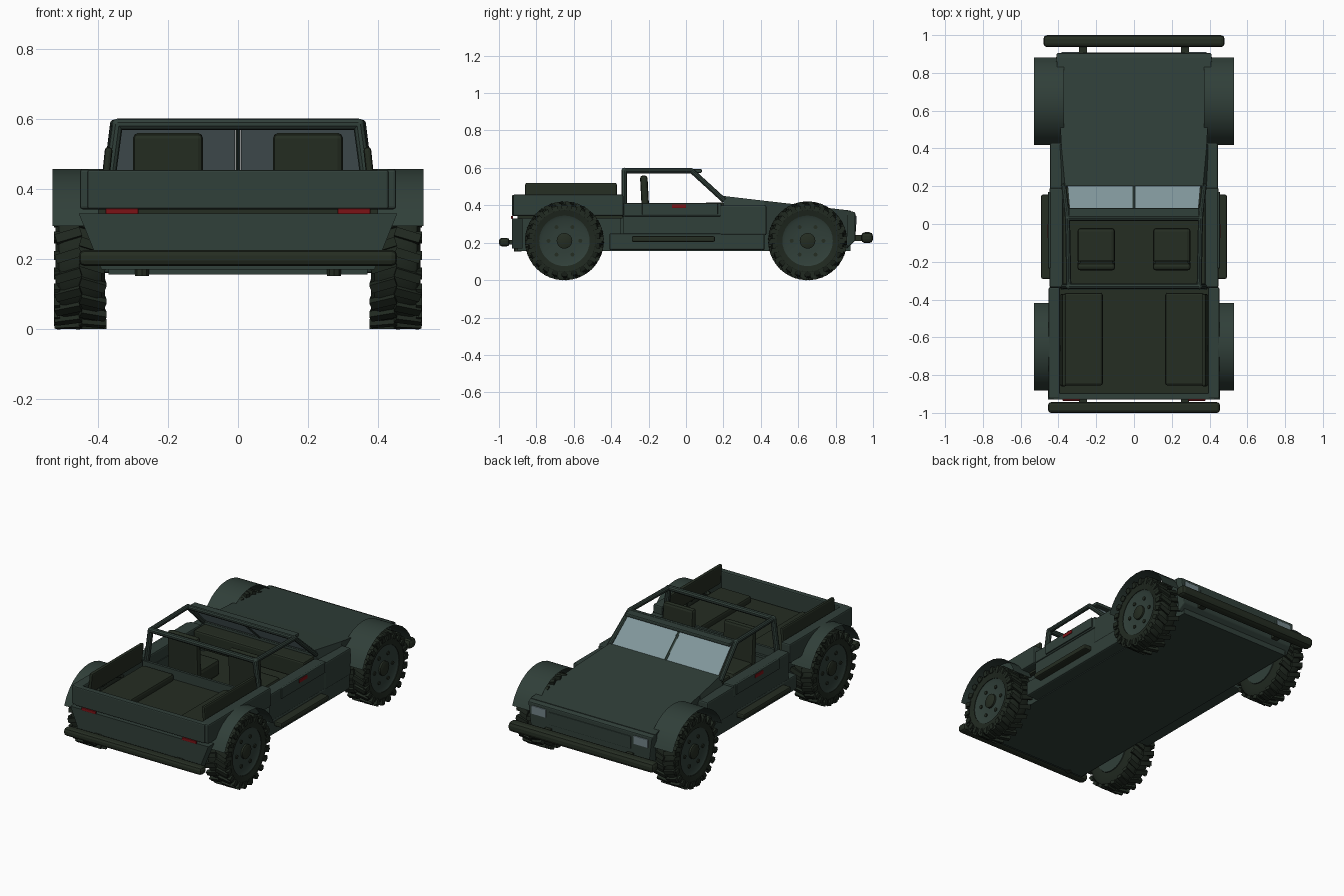
import bpy, bmesh, math
from mathutils import Vector, Matrix

if "Cube" in bpy.data.objects:
    bpy.data.objects.remove(bpy.data.objects["Cube"])

def material(name, rgb):
    m = bpy.data.materials.new(name)
    m.diffuse_color = (*rgb, 1)
    m.use_nodes = True
    m.node_tree.nodes["Principled BSDF"].inputs["Base Color"].default_value = m.diffuse_color
    return m

BODY = material("body_green", (.030, .050, .041))
DARK = material("dark_trim", (.018, .026, .016))
TYRE = material("tyre", (.014, .021, .014))
GLASS = material("glass", (.22, .31, .33))
LAMP = material("headlight", (.17, .23, .25))
RED = material("red_light", (.20, .006, .008))

def finish(name, bm, mat, bevel=0, smooth=False):
    bmesh.ops.recalc_face_normals(bm, faces=bm.faces[:])
    me = bpy.data.meshes.new(name)
    bm.to_mesh(me)
    bm.free()
    me.materials.append(mat)
    ob = bpy.data.objects.new(name, me)
    bpy.context.collection.objects.link(ob)
    if bevel:
        mod = ob.modifiers.new("bevel", 'BEVEL')
        mod.width, mod.segments = bevel, 2
    if smooth:
        bpy.ops.object.select_all(action='DESELECT')
        ob.select_set(True)
        bpy.context.view_layer.objects.active = ob
        bpy.ops.object.shade_smooth_by_angle(angle=math.radians(35))
    return ob

def box(name, x, y, z, mat, bevel=0, rot=None):
    """Box from ranges, optionally turned (angle, axis) about its centre."""
    bm = bmesh.new()
    bmesh.ops.create_cube(bm, size=1)
    bmesh.ops.scale(bm, vec=(x[1]-x[0], y[1]-y[0], z[1]-z[0]), verts=bm.verts)
    if rot:
        bmesh.ops.rotate(bm, matrix=Matrix.Rotation(math.radians(rot[0]), 3, rot[1]), verts=bm.verts)
    bmesh.ops.translate(bm, vec=((x[0]+x[1])/2, (y[0]+y[1])/2, (z[0]+z[1])/2), verts=bm.verts)
    return finish(name, bm, mat, bevel)

def span(s, a, b):
    return tuple(sorted((s*a, s*b)))

def loft(name, sections, mat, bevel=0):
    """Symmetric hull; each section is y, bottom half width, bottom z, top half width, top z."""
    bm = bmesh.new()
    rings = [[bm.verts.new(p) for p in ((-b, y, z0), (b, y, z0), (t, y, z1), (-t, y, z1))]
             for y, b, z0, t, z1 in sections]
    for r, q in zip(rings, rings[1:]):
        for i in range(4):
            bm.faces.new((r[i], r[(i+1) % 4], q[(i+1) % 4], q[i]))
    bm.faces.new(rings[0])
    bm.faces.new(rings[-1])
    return finish(name, bm, mat, bevel)

def tube(name, pts, r, mat, sides=10):
    bm = bmesh.new()
    for a, b in zip(pts, pts[1:]):
        a, b = Vector(a), Vector(b)
        d = b - a
        m = Matrix.Translation((a+b)/2) @ d.to_track_quat('Z', 'Y').to_matrix().to_4x4()
        bmesh.ops.create_cone(bm, cap_ends=True, segments=sides, radius1=r, radius2=r, depth=d.length, matrix=m)
    for p in pts[1:-1]:
        bmesh.ops.create_icosphere(bm, subdivisions=2, radius=r, matrix=Matrix.Translation(p))
    return finish(name, bm, mat, smooth=True)

def lathe(name, profile, cy, cz, s, mat, n=36):
    """Turn (x, radius) points about the axle."""
    bm = bmesh.new()
    rings = [[bm.verts.new((s*x, cy + r*math.cos(k*math.tau/n), cz + r*math.sin(k*math.tau/n)))
              for k in range(n)] for x, r in profile]
    for r, q in zip(rings, rings[1:]):
        for k in range(n):
            bm.faces.new((r[k], r[(k+1) % n], q[(k+1) % n], q[k]))
    bm.faces.new(rings[0])
    bm.faces.new(rings[-1])
    return finish(name, bm, mat, smooth=True)

# Lower hull, centre section and tapered tail
box("chassis", (-.37, .37), (-.90, .88), (.155, .24), BODY)
box("centre_hull", (-.445, .445), (-.41, .42), (.16, .25), BODY, .008)
loft("tail", [(-.93, .39, .17, .455, .33), (-.875, .39, .17, .455, .33)], BODY)
loft("bed_base", [(-.88, .375, .2, .375, .335), (-.335, .375, .2, .375, .335)], BODY)

# Bonnet and nose
loft("bonnet", [(.20, .445, .24, .365, .45), (.42, .44, .24, .385, .424)], BODY)
loft("front_deck", [(.42, .37, .24, .385, .424), (.88, .37, .24, .41, .372)], BODY)
loft("nose", [(.86, .40, .17, .415, .374), (.905, .39, .21, .41, .362)], BODY, .006)
box("grille", (-.27, .27), (.900, .909), (.26, .335), BODY, .003)
for s in (-1, 1):
    box("shoulder", span(s, .35, .445), (.18, .43), (.24, .40), BODY, .008)
    box("headlight", span(s, .29, .385), (.895, .911), (.295, .345), LAMP, .003)

# Cargo bed
box("bed_floor", (-.40, .40), (-.90, -.34), (.33, .342), DARK)
box("tailgate", (-.43, .43), (-.93, -.895), (.342, .455), BODY, .006)
box("bed_front_wall", (-.385, .385), (-.35, -.335), (.24, .40), BODY)
for s in (-1, 1):
    box("bed_side", span(s, .392, .452), (-.925, -.335), (.342, .457), BODY, .008)
    box("bench", span(s, .165, .372), (-.855, -.365), (.342, .385), DARK, .012)
    box("bench_back", span(s, .364, .386), (-.86, -.37), (.40, .52), DARK, .009, (s*-6, 'Y'))
    box("tail_light", span(s, .285, .378), (-.936, -.925), (.328, .344), RED, .002)
    tube("tow_point", [(s*.275, -.90, .175), (s*.275, -.90, .152)], .02, DARK, 8)

# Cabin tub, doors and steps
box("cabin_floor", (-.40, .40), (-.335, .2), (.25, .262), DARK)
box("dashboard", (-.365, .365), (.10, .205), (.31, .415), DARK, .01)
for s in (-1, 1):
    box("cabin_side", span(s, .372, .442), (-.335, .2), (.24, .345), BODY)
    box("door_top", span(s, .375, .448), (-.335, .19), (.34, .412), BODY, .008)
    box("door_panel", span(s, .44, .455), (-.235, .17), (.35, .412), BODY, .004)
    box("door_light", span(s, .452, .459), (-.075, .0), (.385, .405), RED, .002)
    box("side_step", span(s, .43, .492), (-.29, .155), (.205, .235), DARK, .008)

# Seats
for s in (-1, 1):
    box("seat_cushion", span(s, .10, .30), (-.21, -.02), (.262, .36), DARK, .02)
    box("seat_back", span(s, .10, .30), (-.24, -.20), (.32, .56), DARK, .015, (3, 'X'))

# Roll cage
box("hoop_foot_rail", (-.385, .385), (-.345, -.32), (.335, .35), BODY)
tube("rear_hoop", [(-.378, -.33, .34), (-.345, -.33, .585), (.345, -.33, .585), (.378, -.33, .34)], .016, BODY)
tube("header_bar", [(-.352, .03, .584), (.352, .03, .584)], .014, BODY)
box("visor", (-.345, .345), (.03, .085), (.573, .594), BODY, .006)
for s in (-1, 1):
    tube("roof_rail", [(s*.345, -.33, .585), (s*.352, .03, .585), (s*.372, .205, .425)], .014, BODY)

# Windscreen panes between a centre post and a lower frame
for s in (-1, 1):
    bm = bmesh.new()
    pane = [(.008, .205, .43), (.352, .205, .43), (.338, .045, .577), (.008, .045, .577)]
    f = bm.faces.new([bm.verts.new((s*x, y, z)) for x, y, z in pane])
    g = bmesh.ops.extrude_face_region(bm, geom=[f])
    bmesh.ops.translate(bm, vec=(0, .003, .004),
                        verts=[v for v in g['geom'] if isinstance(v, bmesh.types.BMVert)])
    finish("windscreen", bm, GLASS)
tube("windscreen_post", [(0, .207, .43), (0, .04, .582)], .009, BODY, 6)
tube("windscreen_sill", [(-.37, .21, .427), (.37, .21, .427)], .011, BODY, 8)

# Bumpers
box("rear_bumper", (-.455, .455), (-1, -.943), (.18, .226), DARK, .016)
box("front_bumper", (-.48, .48), (.936, 1), (.198, .256), DARK, .02)
for s in (-1, 1):
    box("rear_bumper_bracket", span(s, .25, .29), (-.95, -.90), (.19, .215), DARK)
    box("front_bumper_bracket", span(s, .25, .29), (.88, .945), (.21, .24), DARK)

# Wheels and sheet mudguards
for s in (-1, 1):
    for cy in (-.65, .65):
        cz, lugs = .21, 22
        lathe("tyre", [(.385, .12), (.38, .165), (.39, .19), (.405, .198), (.495, .198),
                       (.512, .19), (.522, .165), (.515, .135), (.50, .135)], cy, cz, s, TYRE)
        lathe("rim", [(.38, .12), (.495, .136), (.512, .136), (.505, .12), (.503, .06)], cy, cz, s, BODY)
        lathe("hub", [(.49, .042), (.514, .042), (.518, .034)], cy, cz, s, DARK, 16)
        # tread blocks in two staggered rows, plus shoulder blocks
        bm = bmesh.new()
        for k in range(lugs):
            for x, off, skew, w, r in ((.415, 0, .3, .075, .2), (.485, .5, -.3, .075, .2), (.517, .5, 0, .018, .184)):
                m = (Matrix.Translation((s*x, cy, cz)) @ Matrix.Rotation((k+off)*math.tau/lugs, 4, 'X')
                     @ Matrix.Translation((0, 0, r)) @ Matrix.Rotation(skew*s, 4, 'Z')
                     @ Matrix.Diagonal((w, .026, .02 if w > .05 else .034, 1)))
                bmesh.ops.create_cube(bm, size=1, matrix=m)
        finish("tread", bm, TYRE)
        bm = bmesh.new()
        for k in range(6):
            a = k*math.tau/6
            m = (Matrix.Translation((s*.505, cy + .085*math.cos(a), cz + .085*math.sin(a)))
                 @ Matrix.Rotation(math.pi/2, 4, 'Y'))
            bmesh.ops.create_cone(bm, cap_ends=True, segments=8, radius1=.011, radius2=.011, depth=.01, matrix=m)
        finish("wheel_bolts", bm, DARK)
        bm = bmesh.new()
        rows = []
        for k in range(13):
            a = math.radians(20 + 140*k/12)
            y, z = cy + .247*math.cos(a), cz + .247*math.sin(a)
            rows.append([bm.verts.new((s*x, y, z)) for x in (.37 if cy > 0 else .40, .53)])
        for p, q in zip(rows, rows[1:]):
            bm.faces.new((p[0], p[1], q[1], q[0]))
        finish("mudguard", bm, BODY, smooth=True)
